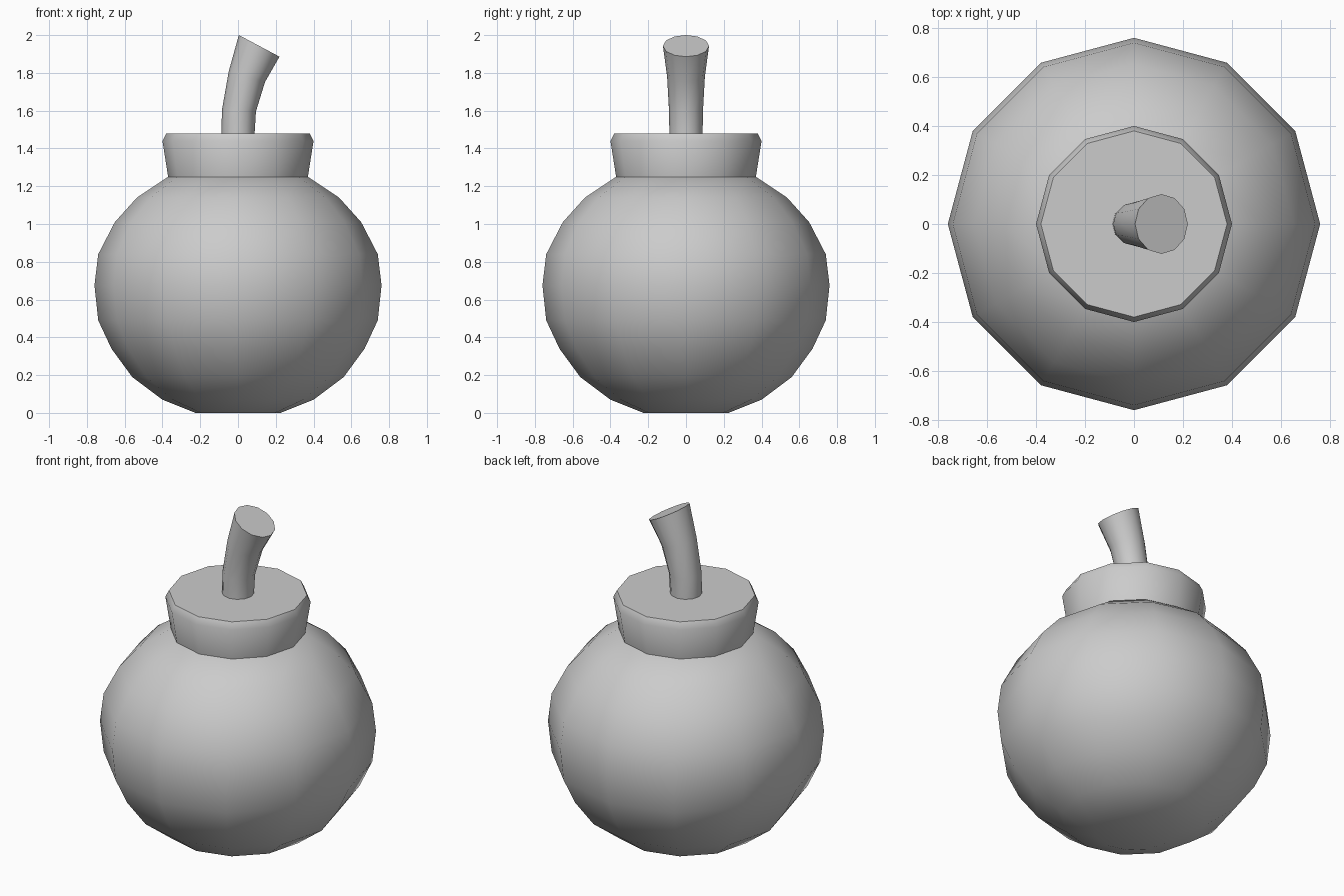
import bpy, bmesh
from math import cos, sin, tau, radians

if "Cube" in bpy.data.objects:
    bpy.data.objects.remove(bpy.data.objects["Cube"])

SIDES = 12


def loft(name, sections):
    """Skin rings given as (centre x, centre z, radius, tilt about y), capping both ends."""
    bm = bmesh.new()
    rings = []
    for cx, cz, r, tilt in sections:
        t = radians(tilt)
        ring = []
        for i in range(SIDES):
            a = tau * i / SIDES
            u, v = r * cos(a), r * sin(a)
            ring.append(bm.verts.new((cx + u * cos(t), v, cz - u * sin(t))))
        rings.append(ring)
    for low, high in zip(rings, rings[1:]):
        for i in range(SIDES):
            j = (i + 1) % SIDES
            bm.faces.new((low[i], low[j], high[j], high[i]))
    bm.faces.new(rings[0][::-1])
    bm.faces.new(rings[-1])
    bmesh.ops.recalc_face_normals(bm, faces=bm.faces)
    mesh = bpy.data.meshes.new(name)
    bm.to_mesh(mesh)
    bm.free()
    obj = bpy.data.objects.new(name, mesh)
    bpy.context.collection.objects.link(obj)
    bpy.ops.object.select_all(action='DESELECT')
    obj.select_set(True)
    bpy.context.view_layer.objects.active = obj
    bpy.ops.object.shade_smooth_by_angle(angle=radians(35))
    return obj


# Round body
body = [(0.225, 0.0), (0.40, 0.07), (0.56, 0.19), (0.67, 0.34), (0.74, 0.49),
        (0.76, 0.675), (0.74, 0.84), (0.652, 1.01), (0.535, 1.14), (0.37, 1.25)]
loft("body", [(0, z, r, 0) for r, z in body])

# Flared collar with a chamfered rim
collar = [(0.37, 1.25), (0.40, 1.44), (0.38, 1.48)]
loft("collar", [(0, z, r, 0) for r, z in collar])

# Bent fuse widening to the tip
loft("fuse", [(0, 1.48, 0.088, 0), (0.005, 1.60, 0.09, 3),
              (0.047, 1.78, 0.10, 16), (0.112, 1.943, 0.122, 28)])
